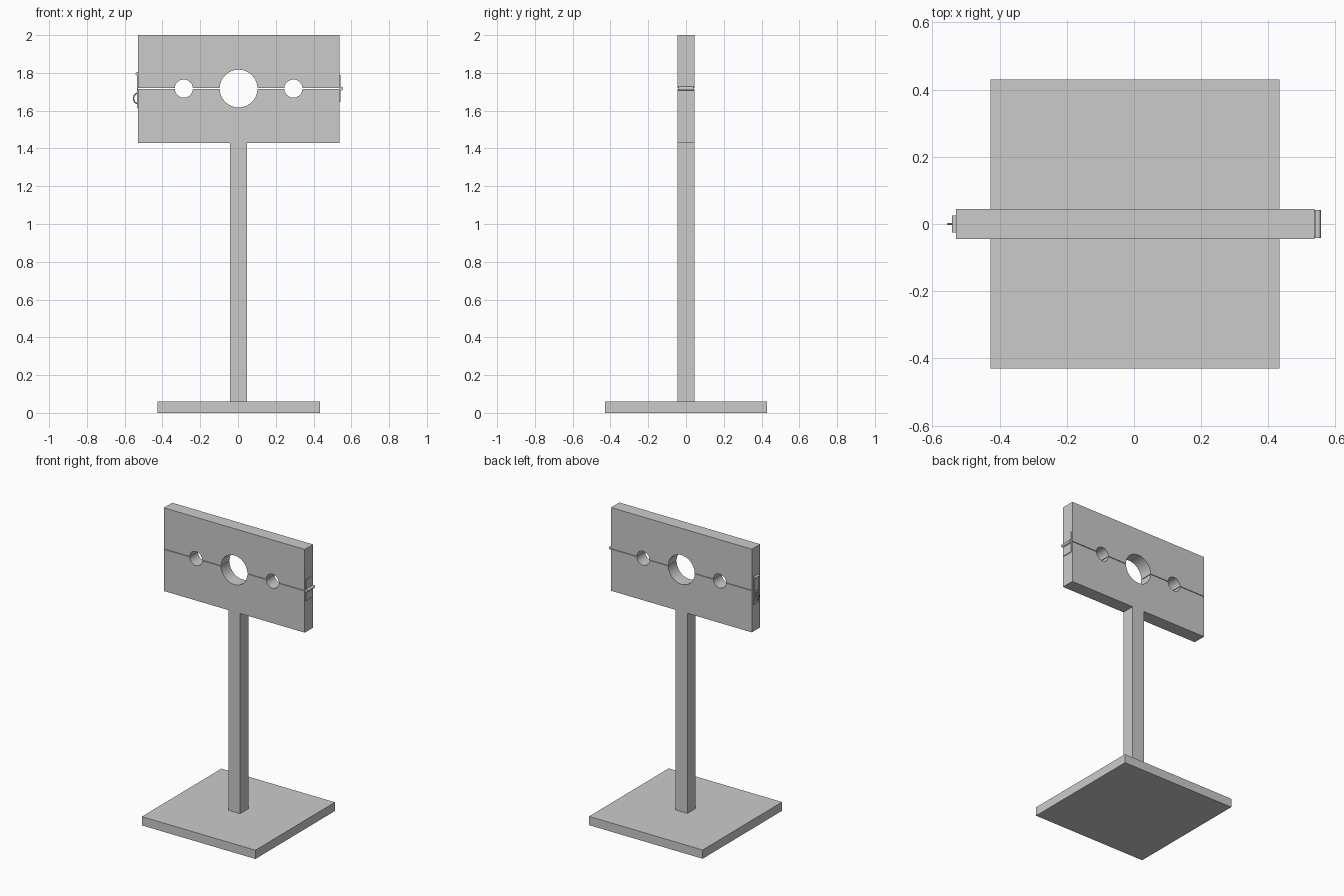
import bpy, bmesh, math
from mathutils import Vector, Matrix

if "Cube" in bpy.data.objects:
    bpy.data.objects.remove(bpy.data.objects["Cube"])

CX = 0.003            # centre of the wooden parts
HALF_T = 0.045        # half thickness of board and post
SEAM = 1.717          # height of the split and hole centres
HOLES = [(CX - 0.29, 0.048), (CX, 0.1), (CX + 0.29, 0.048)]


def finish(name, bm, smooth=False):
    bmesh.ops.recalc_face_normals(bm, faces=bm.faces)
    me = bpy.data.meshes.new(name)
    bm.to_mesh(me)
    bm.free()
    ob = bpy.data.objects.new(name, me)
    bpy.context.collection.objects.link(ob)
    if smooth:
        bpy.ops.object.select_all(action='DESELECT')
        ob.select_set(True)
        bpy.context.view_layer.objects.active = ob
        bpy.ops.object.shade_smooth_by_angle(angle=math.radians(30))
    return ob


def add_box(bm, x0, x1, y0, y1, z0, z1):
    m = Matrix.Translation(((x0 + x1) / 2, (y0 + y1) / 2, (z0 + z1) / 2))
    m = m @ Matrix.Diagonal((x1 - x0, y1 - y0, z1 - z0, 1))
    bmesh.ops.create_cube(bm, size=1, matrix=m)


def add_rod(bm, x, z, r, y0, y1, segs=16):
    m = Matrix.Translation((x, (y0 + y1) / 2, z)) @ Matrix.Rotation(math.pi / 2, 4, 'X')
    bmesh.ops.create_cone(bm, cap_ends=True, segments=segs, radius1=r, radius2=r,
                          depth=y1 - y0, matrix=m)


def extrude_profile(name, pts):
    bm = bmesh.new()
    f = bm.faces.new([bm.verts.new((x, -HALF_T, z)) for x, z in pts])
    ext = bmesh.ops.extrude_face_region(bm, geom=[f])
    bmesh.ops.translate(bm, vec=(0, 2 * HALF_T, 0),
                        verts=[v for v in ext['geom'] if isinstance(v, bmesh.types.BMVert)])
    return finish(name, bm, True)


def notched_edge(z, side, segs=20):
    """Seam edge from left to right with half-round cut-outs; side is +1 up, -1 down."""
    pts = []
    for cx, r in HOLES:
        a0 = math.asin(abs(z - SEAM) / r)
        for i in range(segs + 1):
            a = math.pi - a0 - (math.pi - 2 * a0) * i / segs
            pts.append((cx + r * math.cos(a), SEAM + side * r * math.sin(a)))
    return pts


X0, X1 = -0.53, 0.537
GAP = 0.002

# Base slab
bm = bmesh.new()
add_box(bm, CX - 0.43, CX + 0.43, -0.43, 0.43, 0, 0.06)
finish("base", bm)

# Post with the fixed lower board, one T-shaped piece
z = SEAM - GAP
extrude_profile("post_and_lower_board",
                [(X0, z)] + notched_edge(z, -1) +
                [(X1, z), (X1, 1.43), (CX + 0.045, 1.43), (CX + 0.045, 0.06),
                 (CX - 0.045, 0.06), (CX - 0.045, 1.43), (X0, 1.43)])

# Hinged upper board
z = SEAM + GAP
extrude_profile("upper_board",
                [(X0, z)] + notched_edge(z, 1) + [(X1, z), (X1, 2.0), (X0, 2.0)])

# Hinge on the right edge: two leaves and a barrel
bm = bmesh.new()
for z0, z1 in ((SEAM + GAP, 1.79), (1.645, SEAM - GAP)):
    add_box(bm, X1, X1 + 0.005, -0.037, 0.037, z0, z1)
add_rod(bm, 0.546, SEAM, 0.01, -0.041, 0.041)
finish("hinge", bm, True)

# Hasp on the left edge: pivot and slotted strap
bm = bmesh.new()
add_rod(bm, X0 - 0.003, 1.795, 0.009, -0.025, 0.025)
xa, xb = X0 - 0.006, X0
add_box(bm, xa, xb, -0.025, 0.025, 1.705, 1.795)
add_box(bm, xa, xb, -0.025, -0.008, 1.63, 1.705)
add_box(bm, xa, xb, 0.008, 0.025, 1.63, 1.705)
add_box(bm, xa, xb, -0.025, 0.025, 1.615, 1.63)
finish("hasp", bm, True)

# Half-ring staple passing through the hasp
bm = bmesh.new()
ring_z, ring_r = 1.665, 0.03
m = Matrix.Translation((X0 + 0.007, 0, ring_z + ring_r))
ring = bmesh.ops.create_circle(bm, segments=8, radius=0.0035,
                               matrix=m @ Matrix.Rotation(math.pi / 2, 4, 'Y'))
bmesh.ops.spin(bm, geom=ring['verts'] + bm.edges[:], cent=Vector((X0 + 0.007, 0, ring_z)),
               axis=Vector((0, -1, 0)), angle=math.pi, steps=16)
finish("staple", bm, True)
